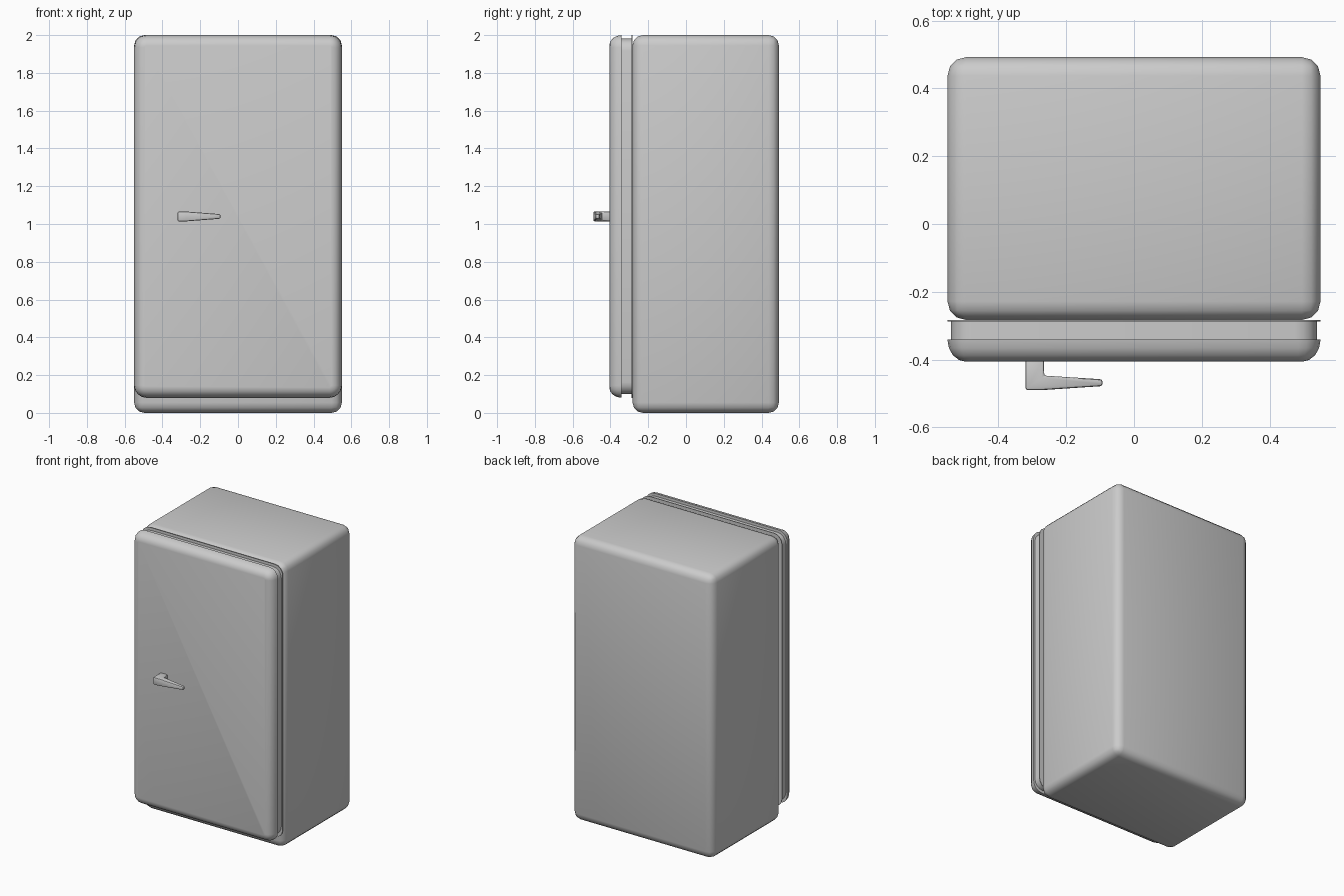
import bpy, bmesh, math

if "Cube" in bpy.data.objects:
    bpy.data.objects.remove(bpy.data.objects["Cube"])


def finish(name, bm, angle=40):
    bmesh.ops.recalc_face_normals(bm, faces=bm.faces)
    mesh = bpy.data.meshes.new(name)
    bm.to_mesh(mesh)
    bm.free()
    ob = bpy.data.objects.new(name, mesh)
    bpy.context.collection.objects.link(ob)
    bpy.ops.object.select_all(action='DESELECT')
    ob.select_set(True)
    bpy.context.view_layer.objects.active = ob
    bpy.ops.object.shade_smooth_by_angle(angle=math.radians(angle))
    return ob


def rounded_ring(bm, y, hx, hz, r, cz, seg=4):
    """Ring of verts around a rounded rectangle in the xz plane."""
    ring = []
    for i, (sx, sz) in enumerate(((1, 1), (-1, 1), (-1, -1), (1, -1))):
        for k in range(seg + 1):
            a = math.radians(90 * (i + k / seg))
            ring.append(bm.verts.new((sx * (hx - r) + r * math.cos(a), y,
                                      cz + sz * (hz - r) + r * math.sin(a))))
    return ring


def loft(name, rings_data, cz):
    bm = bmesh.new()
    rings = [rounded_ring(bm, *d, cz) for d in rings_data]
    for a, b in zip(rings, rings[1:]):
        for i in range(len(a)):
            j = (i + 1) % len(a)
            bm.faces.new((a[i], a[j], b[j], b[i]))
    bm.faces.new(rings[0])
    bm.faces.new(rings[-1])
    return finish(name, bm)


# Cabinet: box with rounded edges
bm = bmesh.new()
bmesh.ops.create_cube(bm, size=1)
for v in bm.verts:
    v.co = (v.co.x * 1.10, v.co.y * 0.775 + 0.1045, v.co.z * 2 + 1)
bmesh.ops.bevel(bm, geom=bm.edges[:], offset=0.055, segments=3,
                profile=0.5, affect='EDGES')
finish("cabinet", bm)

# Door: rounded front shell, recessed seal band, thin rear flange
HX, HZ, R = 0.55, 0.96, 0.065
door = []
for k in range(5):
    a = math.radians(90 * k / 4)
    inset = 0.055 * (1 - math.sin(a))
    door.append((-0.341 - 0.065 * math.cos(a), HX - inset, HZ - inset,
                 max(R - inset, 0.01)))
band = (HX * 0.98, HZ * 0.98, R * 0.98)
door += [(-0.341, *band), (-0.288, *band),
         (-0.288, HX, HZ, R), (-0.283, HX, HZ, R)]
loft("door", door, 1.04)

# Handle: L-shaped profile seen from above, tapering in height to the tip
profile = [(-0.32, -0.400, 0.026), (-0.32, -0.490, 0.026),
           (-0.275, -0.490, 0.026), (-0.093, -0.478, 0.012),
           (-0.093, -0.458, 0.012), (-0.265, -0.447, 0.025),
           (-0.265, -0.400, 0.025)]
bm = bmesh.new()
low = [bm.verts.new((x, y, 1.04 - h)) for x, y, h in profile]
top = [bm.verts.new((x, y, 1.04 + h)) for x, y, h in profile]
bm.faces.new(low)
bm.faces.new(top)
for i in range(len(low)):
    j = (i + 1) % len(low)
    bm.faces.new((low[i], low[j], top[j], top[i]))
bmesh.ops.recalc_face_normals(bm, faces=bm.faces)
edges = [e for e in bm.edges if e.calc_face_angle(0) > 0.3]
bmesh.ops.bevel(bm, geom=edges, offset=0.007, segments=2,
                profile=0.5, affect='EDGES')
finish("door_handle", bm)
